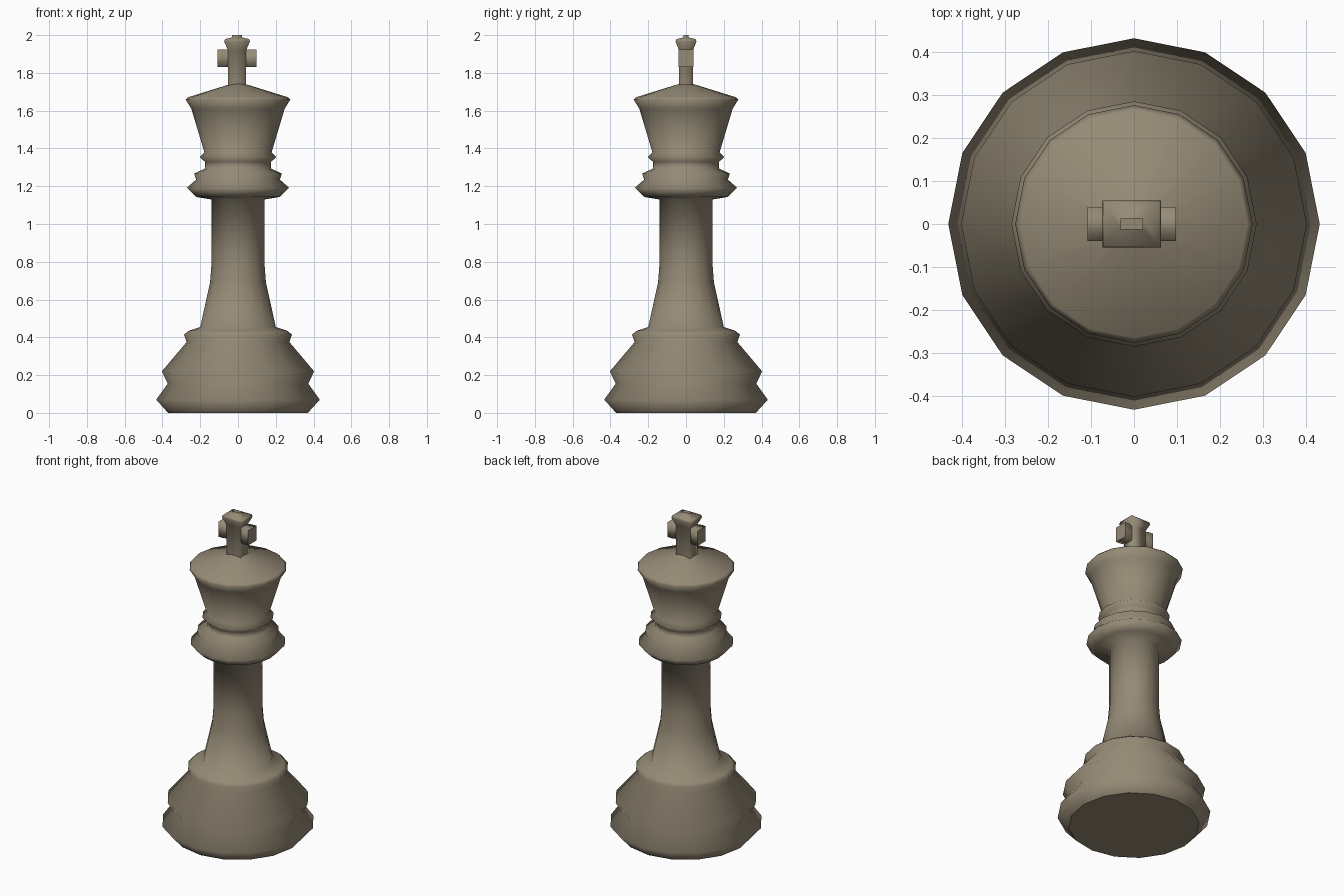
import bpy, bmesh, math

if "Cube" in bpy.data.objects:
    bpy.data.objects.remove(bpy.data.objects["Cube"])

# Warm grey-brown used on every part
mat = bpy.data.materials.new("warm_brown")
mat.diffuse_color = (0.3, 0.255, 0.18, 1)
mat.use_nodes = True
mat.node_tree.nodes["Principled BSDF"].inputs["Base Color"].default_value = mat.diffuse_color


def loft(name, rings):
    """Skin equal-length closed rings; smooth sides, flat end caps."""
    bm = bmesh.new()
    loops = [[bm.verts.new(p) for p in ring] for ring in rings]
    n = len(loops[0])
    for a, b in zip(loops, loops[1:]):
        for i in range(n):
            j = (i + 1) % n
            bm.faces.new((a[i], a[j], b[j], b[i])).smooth = True
    bm.faces.new(loops[0][::-1])
    bm.faces.new(loops[-1])
    bmesh.ops.recalc_face_normals(bm, faces=bm.faces)
    mesh = bpy.data.meshes.new(name)
    bm.to_mesh(mesh)
    bm.free()
    mesh.materials.append(mat)
    ob = bpy.data.objects.new(name, mesh)
    bpy.context.collection.objects.link(ob)
    return ob


def turned(name, profile, sides=16):
    """Lathe a (radius, z) profile."""
    step = 2 * math.pi / sides
    return loft(name, [[(r * math.cos(i * step), r * math.sin(i * step), z)
                        for i in range(sides)] for r, z in profile])


def rect(cx, hx, hy, z):
    return [(cx - hx, -hy, z), (cx + hx, -hy, z), (cx + hx, hy, z), (cx - hx, hy, z)]


# Turned body: foot, stem, collar and head in one profile
turned("body", [
    (0.37, 0), (0.433, 0.07), (0.372, 0.155), (0.403, 0.22), (0.272, 0.375),
    (0.286, 0.415), (0.26, 0.435), (0.2, 0.455),
    (0.148, 0.69), (0.141, 0.78), (0.141, 1.13),
    (0.22, 1.143), (0.27, 1.193), (0.222, 1.235), (0.232, 1.267),
    (0.176, 1.293), (0.176, 1.33), (0.203, 1.355), (0.178, 1.38),
    (0.247, 1.61), (0.277, 1.658), (0.265, 1.671), (0.01, 1.75)])

# Finial: post flaring to a low roof with a small knob
CX = -0.005
loft("finial_post", [rect(CX, hx, hy, z) for hx, hy, z in [
    (0.048, 0.037, 1.7), (0.048, 0.037, 1.92), (0.068, 0.055, 1.965),
    (0.064, 0.051, 1.979), (0.026, 0.013, 1.988), (0.026, 0.013, 2.0)]])

# Crossbar arms, narrower where they meet the post
for side, label in ((-1, "left"), (1, "right")):
    loft("crossbar_" + label, [
        [(CX + side * x, y, z) for y, z in ((-h, 1.83), (h, 1.83), (h, 1.923), (-h, 1.923))]
        for x, h in ((0.02, 0.032), (0.05, 0.032), (0.072, 0.04), (0.103, 0.04))])
